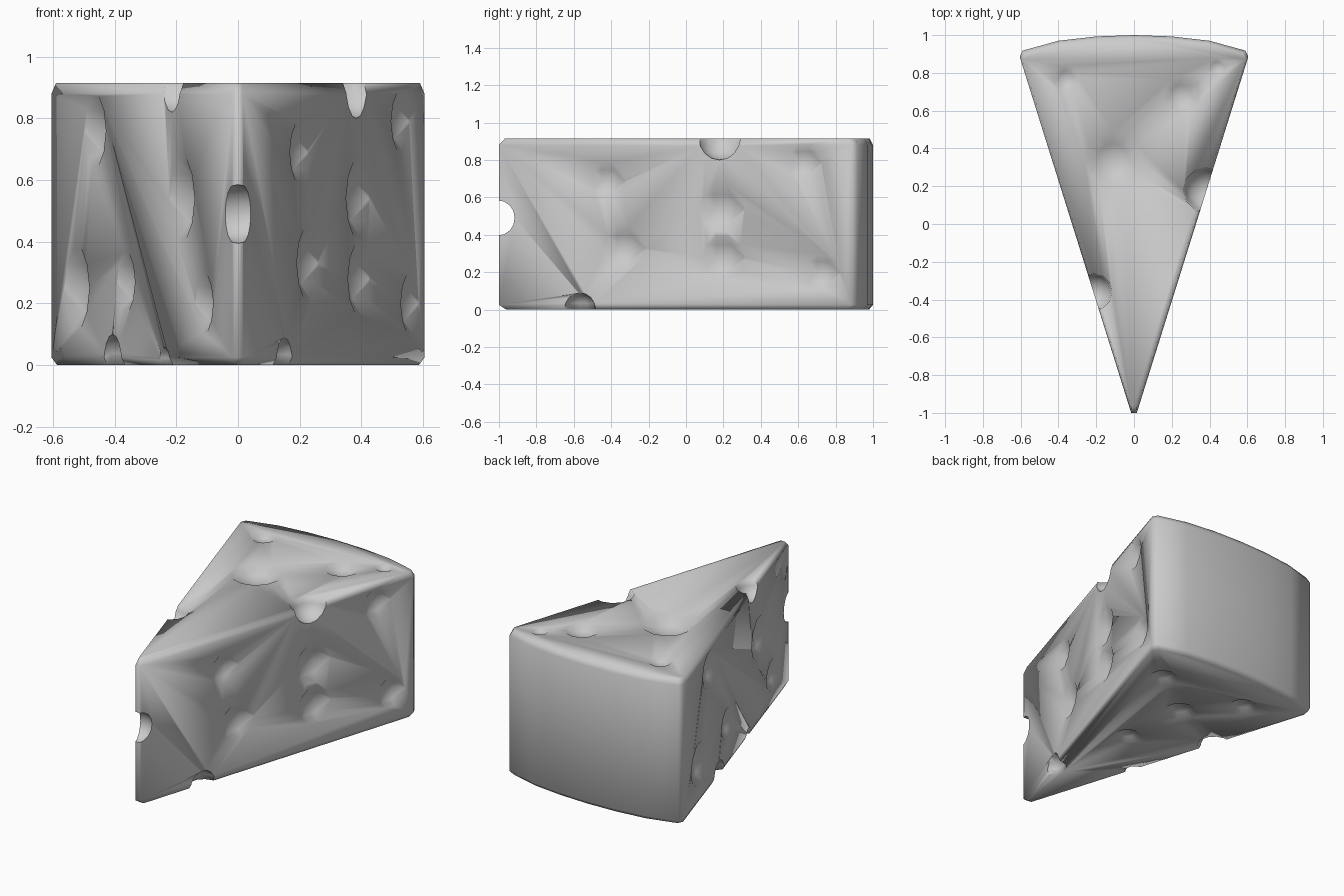
import bpy, bmesh, math
from mathutils import Vector

if "Cube" in bpy.data.objects:
    bpy.data.objects.remove(bpy.data.objects["Cube"])

H = 0.915
half = [(0.015, -1.0), (0.605, 0.885), (0.59, 0.918), (0.4, 0.97), (0.2, 0.993)]
outline = half + [(0, 1.0)] + [(-x, y) for x, y in reversed(half)]

# wedge body: stacked outline loops with chamfered top and bottom
bm = bmesh.new()
loops = []
for z, s in [(0, 0.97), (0.025, 1), (H - 0.035, 1), (H, 0.975)]:
    loops.append([bm.verts.new((x * s, 0.3 + (y - 0.3) * s, z)) for x, y in outline])
n = len(outline)
for a, b in zip(loops, loops[1:]):
    for i in range(n):
        j = (i + 1) % n
        bm.faces.new((a[i], a[j], b[j], b[i]))
bm.faces.new(loops[0][::-1])
bm.faces.new(loops[-1])
bmesh.ops.recalc_face_normals(bm, faces=bm.faces)
me = bpy.data.meshes.new("cheese_wedge")
bm.to_mesh(me)
bm.free()
wedge = bpy.data.objects.new("cheese_wedge", me)
bpy.context.collection.objects.link(wedge)

# crater cutters: spheres sunk into the faces
cut = bmesh.new()


def ball(c, r):
    res = bmesh.ops.create_uvsphere(cut, u_segments=12, v_segments=8, radius=r)
    bmesh.ops.translate(cut, verts=res["verts"], vec=c)


def crater(p, normal, r, depth=0.4):
    d = depth * r
    R = (r * r + d * d) / (2 * d)
    ball(Vector(p) + Vector(normal) * (R - d), R)


def wall(side, y, z, r):
    x = 0.015 + (y + 1) * 0.313
    crater((side * x, y, z), (side * 0.954, -0.299, 0), r)


# right wall (y, z, rim radius)
for y, z, r in [(-0.42, 0.69, 0.1), (0.19, 0.54, 0.13), (-0.33, 0.33, 0.12),
                (0.2, 0.28, 0.12), (0.63, 0.79, 0.1), (0.73, 0.2, 0.1)]:
    wall(1, y, z, r)
# left wall
for y, z, r in [(0.43, 0.76, 0.12), (-0.47, 0.54, 0.14), (0.62, 0.25, 0.14),
                (0.11, 0.27, 0.1), (-0.7, 0.2, 0.1)]:
    wall(-1, y, z, r)
# top face (x, y, rim radius)
for x, y, r in [(-0.36, 0.77, 0.07), (-0.11, 0.34, 0.15), (0.25, 0.68, 0.1), (0.44, 0.83, 0.05)]:
    crater((x, y, H), (0, 0, 1), r)
# bottom face
for x, y, r in [(0.33, 0.66, 0.09), (0.0, 0.42, 0.1), (-0.25, 0.7, 0.09), (0.05, 0.0, 0.08)]:
    crater((x, y, 0), (0, 0, -1), r)
# notches bitten out of the edges
for c, r in [((0, -1.0, 0.49), 0.095), ((0.38, 0.18, 0.92), 0.12), ((-0.215, -0.36, 0.92), 0.1),
             ((0.16, -0.57, 0.0), 0.09), ((-0.41, 0.25, 0.0), 0.1), ((-0.25, -0.29, 0.0), 0.06)]:
    ball(c, r)

cme = bpy.data.meshes.new("crater_cutter")
cut.to_mesh(cme)
cut.free()
cutter = bpy.data.objects.new("crater_cutter", cme)
bpy.context.collection.objects.link(cutter)
cutter.hide_render = True

# carve, then drop the cutter
mod = wedge.modifiers.new("craters", "BOOLEAN")
mod.object = cutter
mod.operation = "DIFFERENCE"
mod.solver = "EXACT"
mod.use_self = True
bpy.context.view_layer.objects.active = wedge
wedge.select_set(True)
bpy.ops.object.modifier_apply(modifier=mod.name)
bpy.data.objects.remove(cutter, do_unlink=True)
bpy.ops.object.shade_smooth_by_angle(angle=math.radians(80))
